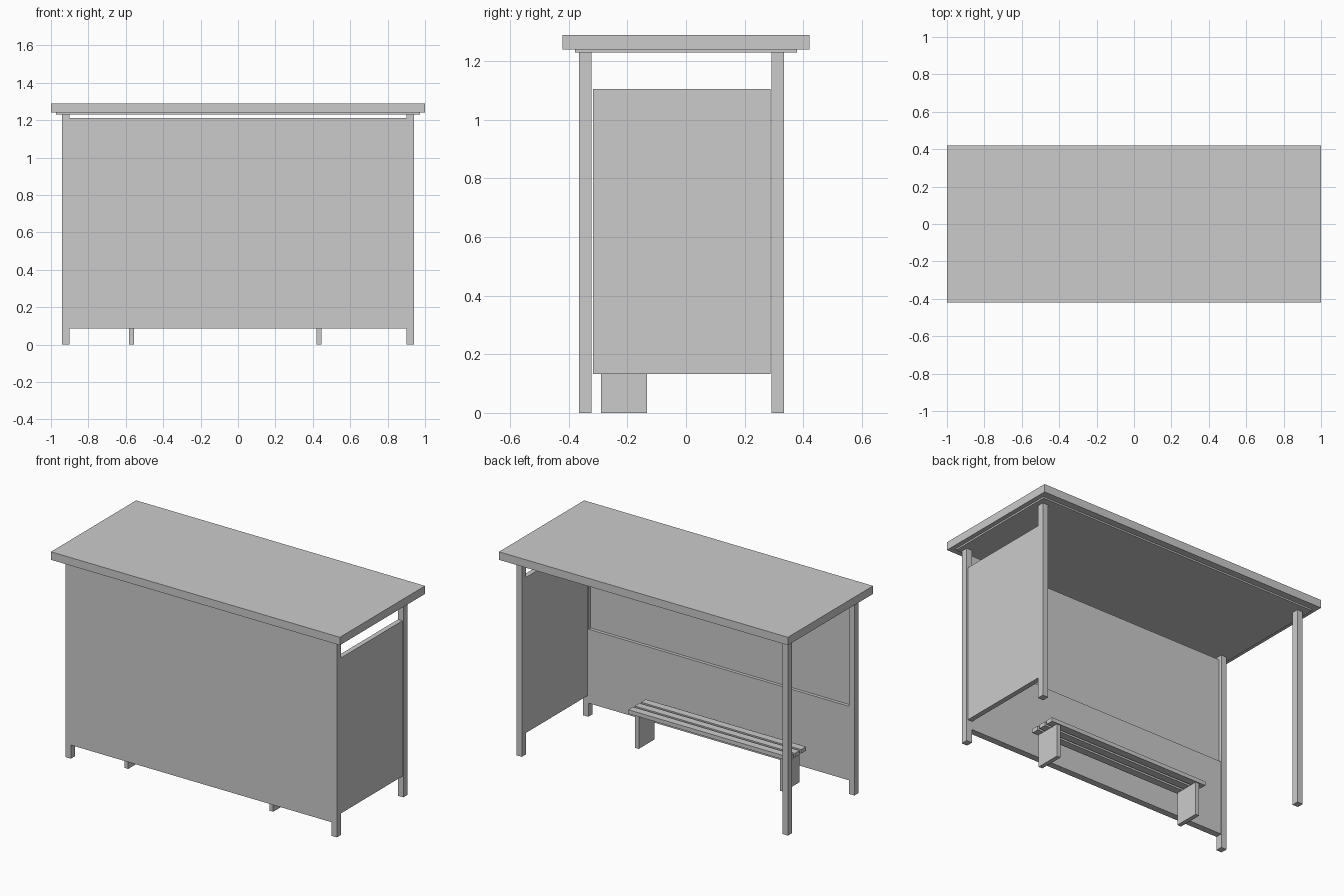
import bpy

if "Cube" in bpy.data.objects:
    bpy.data.objects.remove(bpy.data.objects["Cube"])


def box(name, x0, x1, y0, y1, z0, z1):
    """Axis-aligned box from its limits."""
    bpy.ops.mesh.primitive_cube_add(size=1, location=((x0 + x1) / 2, (y0 + y1) / 2, (z0 + z1) / 2))
    ob = bpy.context.object
    ob.name = name
    ob.scale = (x1 - x0, y1 - y0, z1 - z0)
    bpy.ops.object.transform_apply(location=False, rotation=False, scale=True)
    return ob


# Roof slab with a thin ceiling plate below
box("roof", -1, 1, -0.421, 0.421, 1.24, 1.29)
box("ceiling_plate", -0.972, 0.972, -0.378, 0.378, 1.23, 1.24)

# Four square corner posts
for side, x in (("left", -0.921), ("right", 0.921)):
    for end, y in (("wall", -0.3435), ("open", 0.3135)):
        box(f"{side}_{end}_post", x - 0.019, x + 0.019, y - 0.021, y + 0.021, 0, 1.23)

# Long wall: thick lower panel and thinner upper panel, flush outside
box("lower_wall_panel", -0.902, 0.902, -0.364, -0.323, 0.085, 0.548)
box("upper_wall_panel", -0.902, 0.902, -0.364, -0.343, 0.548, 1.21)

# Single side panel on the right
box("side_panel", 0.905, 0.936, -0.317, 0.288, 0.132, 1.105)

# Bench: two plank legs and three slats
for side, x in (("left", -0.57), ("right", 0.433)):
    box(f"{side}_bench_leg", x - 0.013, x + 0.013, -0.29, -0.133, 0, 0.205)
for i in range(3):
    y = -0.297 + i * 0.062
    box(f"bench_slat_{i + 1}", -0.622, 0.487, y, y + 0.047, 0.205, 0.23)
